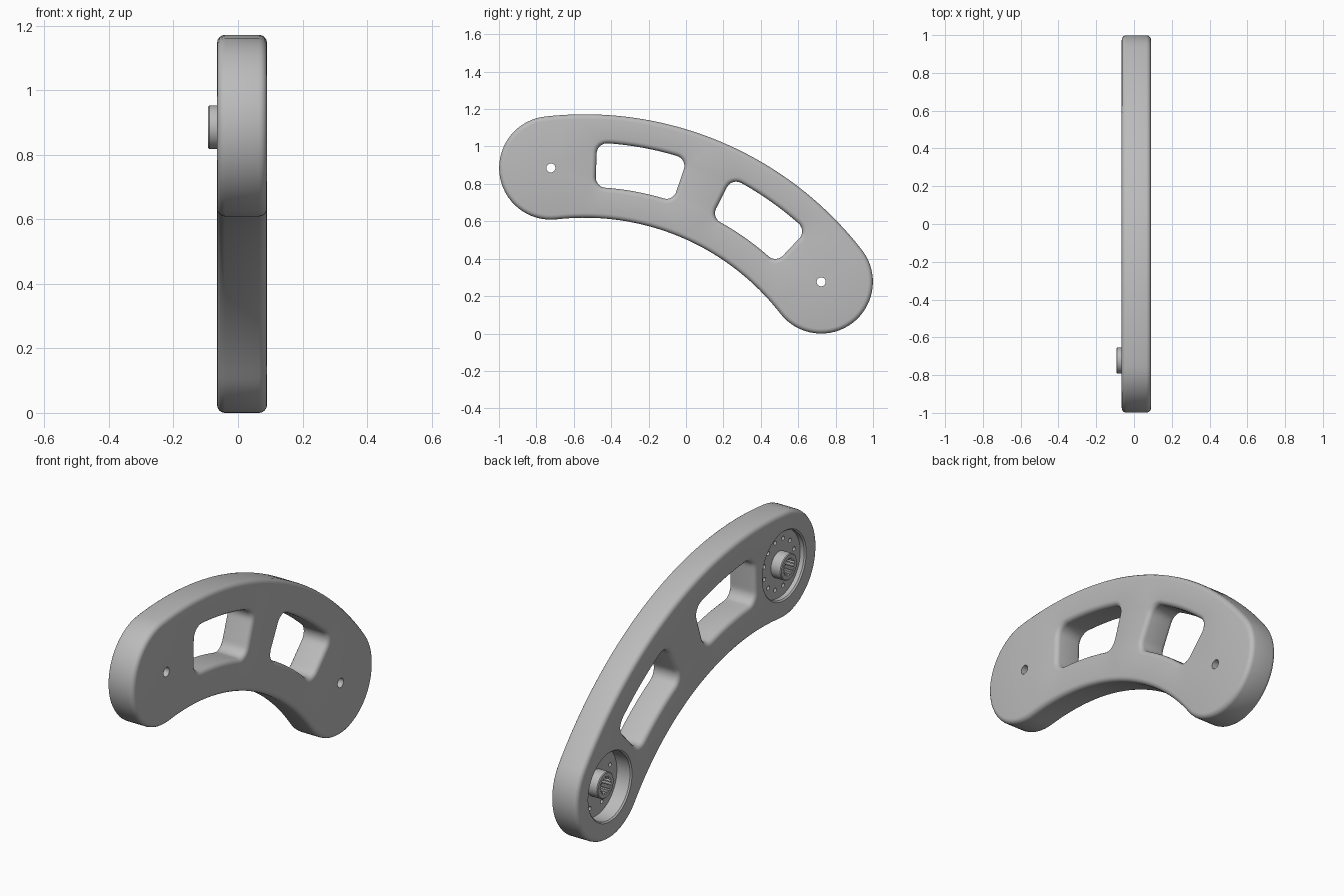
import bpy, bmesh
from math import sin, cos, radians, pi

if "Cube" in bpy.data.objects:
    bpy.data.objects.remove(bpy.data.objects["Cube"])

PIVOT = (-0.5415, -0.7045)      # centre of the curved arm in (y, z)
MID_R, HALF_W = 1.6, 0.2765     # centreline radius and half width
REAR, FRONT = radians(37.8), radians(96.5)
BACK_X, FACE_X = -0.065, 0.09   # hub side and plain side
FILLET = 0.025


def arc(c, r, a, b, n):
    return [(c[0] + r * cos(a + (b - a) * i / n), c[1] + r * sin(a + (b - a) * i / n))
            for i in range(n)]


def on_arm(angle):
    return (PIVOT[0] + MID_R * cos(angle), PIVOT[1] + MID_R * sin(angle))


def arm_outline(grow):
    """Curved slot with round ends."""
    w = HALF_W + grow
    return (arc(PIVOT, MID_R + w, REAR, FRONT, 40) + arc(on_arm(FRONT), w, FRONT, FRONT + pi, 32)
            + arc(PIVOT, MID_R - w, FRONT, REAR, 40) + arc(on_arm(REAR), w, REAR + pi, REAR + 2 * pi, 32))


def window_outline(a, b, grow):
    """Rounded rectangle bent around the pivot."""
    rad, half_h, half_l = 0.055, 0.119, MID_R * (b - a) / 2
    pts = []
    for k, (su, sv) in enumerate([(1, 1), (-1, 1), (-1, -1), (1, -1)]):
        c = (su * (half_l - rad), sv * (half_h - rad))
        corner = arc(c, rad + grow, k * pi / 2, (k + 1) * pi / 2, 8)
        corner.append((c[0] + (rad + grow) * cos((k + 1) * pi / 2),
                       c[1] + (rad + grow) * sin((k + 1) * pi / 2)))
        nxt = [(-1, 1), (-1, -1), (1, -1), (1, 1)][k]
        end = (nxt[0] * (half_l - rad) + (rad + grow) * cos((k + 1) * pi / 2),
               nxt[1] * (half_h - rad) + (rad + grow) * sin((k + 1) * pi / 2))
        last = corner[-1]
        pts += corner + [(last[0] + (end[0] - last[0]) * t / 8, last[1] + (end[1] - last[1]) * t / 8)
                         for t in range(1, 8)]
    centre = (a + b) / 2
    return [(PIVOT[0] + (1.607 + v) * cos(centre + u / MID_R),
             PIVOT[1] + (1.607 + v) * sin(centre + u / MID_R)) for u, v in pts]


bm = bmesh.new()


def ring(pts, x):
    return [bm.verts.new((x, y, z)) for y, z in pts]


def bridge(r1, r2):
    for i in range(len(r1)):
        j = (i + 1) % len(r1)
        bm.faces.new((r1[i], r1[j], r2[j], r2[i]))


def wall(rings):
    for r1, r2 in zip(rings, rings[1:]):
        bridge(r1, r2)
    return rings[0], rings[-1]


def cap(loops):
    """Flat face bounded by the first loop, with the others as holes."""
    edges = []
    for lp in loops:
        for i, v in enumerate(lp):
            w = lp[(i + 1) % len(lp)]
            edges.append(bm.edges.get((v, w)) or bm.edges.new((v, w)))
    bmesh.ops.triangle_fill(bm, use_beauty=True, edges=edges, normal=(1, 0, 0))


def fillet_steps(sign):
    """(grow, x) pairs running from the hub side to the plain side."""
    q = [i * pi / 8 for i in range(5)]
    start = [(sign * FILLET * (sin(t) - 1), BACK_X + FILLET * (1 - cos(t))) for t in q]
    finish = [(sign * FILLET * (cos(t) - 1), FACE_X - FILLET * (1 - sin(t))) for t in q]
    return start + finish


back_loops, face_loops = [], []

# Outer rim and the two windows
shapes = [(arm_outline, 1)]
for lo, hi in ((46.6, 62.9), (71.5, 87.8)):
    shapes.append((lambda g, a=radians(lo), b=radians(hi): window_outline(a, b, g), -1))
for shape, sign in shapes:
    b, f = wall([ring(shape(g), x) for g, x in fillet_steps(sign)])
    back_loops.append(b)
    face_loops.append(f)

# Recessed hub at each end: floor, boss, splined bore, through hole
SEG = 64
for angle, floor, holes in ((FRONT, -0.035, 12), (REAR, 0.018, 8)):
    c = on_arm(angle)
    tip = floor - 0.058

    def circle(r, x, teeth=0.0):
        pts = [(c[0] + (r - teeth * (i // 2 % 2)) * cos(2 * pi * i / SEG),
                c[1] + (r - teeth * (i // 2 % 2)) * sin(2 * pi * i / SEG)) for i in range(SEG)]
        return ring(pts, x)

    rim, floor_edge = wall([circle(0.182, BACK_X), circle(0.175, BACK_X + 0.007),
                            circle(0.175, floor)])
    boss, through = wall([circle(0.068, floor), circle(0.068, tip + 0.004), circle(0.064, tip),
                          circle(0.047, tip, 0.008), circle(0.047, tip + 0.05, 0.008),
                          circle(0.024, tip + 0.05), circle(0.024, FACE_X)])
    floor_loops = [floor_edge, boss]
    for k in range(holes):
        a = 2 * pi * (k + 0.5) / holes
        hc = (c[0] + 0.128 * cos(a), c[1] + 0.128 * sin(a))
        hole = arc(hc, 0.011, 0, 2 * pi, 12)
        top, bottom = wall([ring(hole, floor), ring(hole, floor + 0.03)])
        bm.faces.new(bottom)
        floor_loops.append(top)
    cap(floor_loops)
    back_loops.append(rim)
    face_loops.append(through)

cap(back_loops)
cap(face_loops)
bmesh.ops.recalc_face_normals(bm, faces=bm.faces)

mesh = bpy.data.meshes.new("curved_arm")
bm.to_mesh(mesh)
bm.free()
arm = bpy.data.objects.new("curved_arm", mesh)
bpy.context.collection.objects.link(arm)

# Plain grey finish
grey = bpy.data.materials.new("plain_grey")
grey.use_nodes = True
grey.diffuse_color = (0.5, 0.5, 0.5, 1)
grey.node_tree.nodes["Principled BSDF"].inputs["Base Color"].default_value = (0.5, 0.5, 0.5, 1)
mesh.materials.append(grey)

bpy.ops.object.select_all(action="DESELECT")
arm.select_set(True)
bpy.context.view_layer.objects.active = arm
bpy.ops.object.shade_smooth_by_angle(angle=radians(35))
